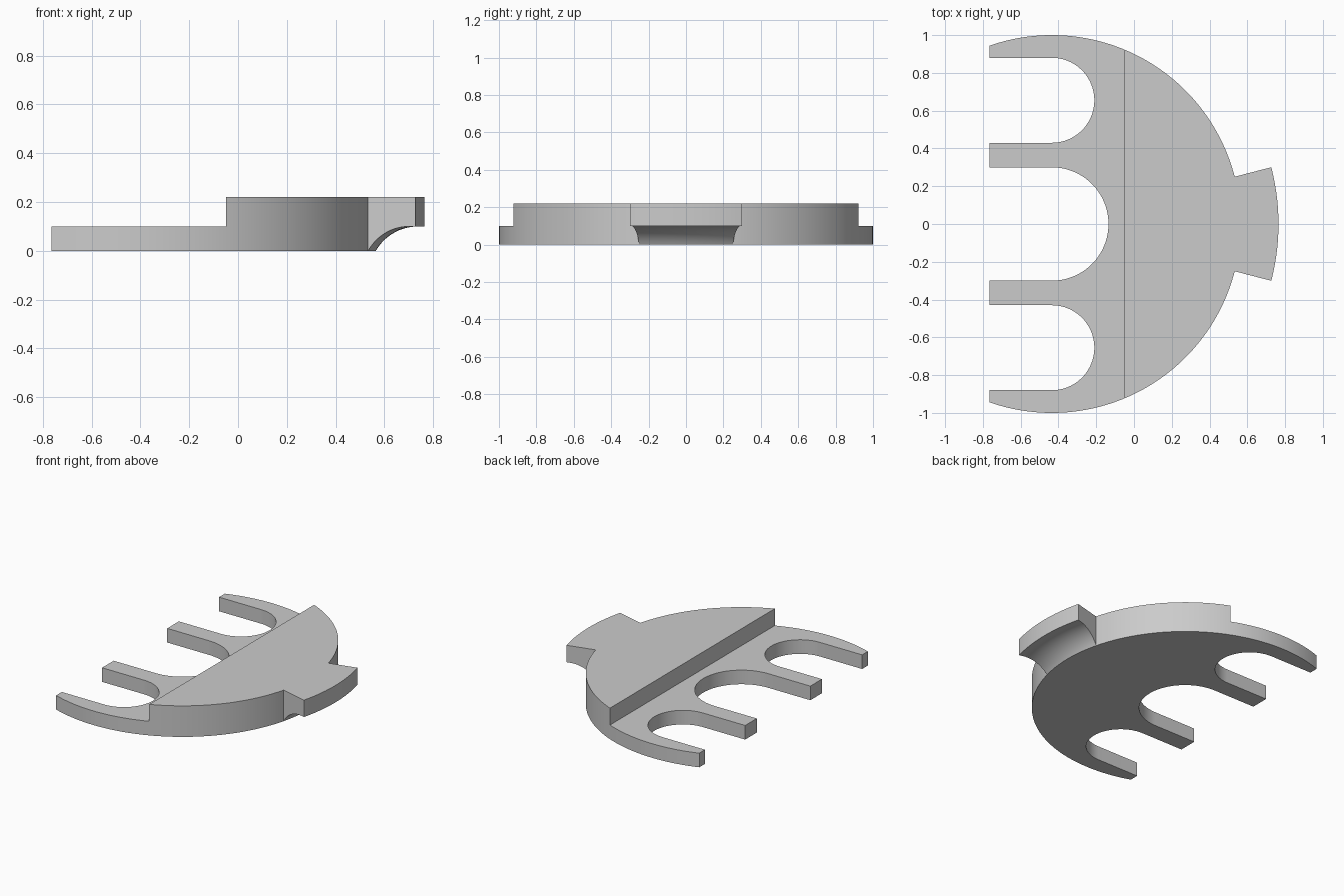
import bpy
import bmesh
from math import acos, asin, cos, sin, pi, radians

if "Cube" in bpy.data.objects:
    bpy.data.objects.remove(bpy.data.objects["Cube"], do_unlink=True)

CX, LEFT, STEP_X = -0.435, -0.765, -0.05   # disc centre, finger tips, step line
LOW, HIGH = 0.10, 0.22                     # finger and body heights
TAB_R, TAB_ANGLE, COVE = 1.2, radians(14.5), 0.2

grey = bpy.data.materials.new("plain grey")
grey.use_nodes = True
grey.diffuse_color = (0.6, 0.6, 0.6, 1)
grey.node_tree.nodes["Principled BSDF"].inputs["Base Color"].default_value = (0.6, 0.6, 0.6, 1)


def arc(cx, cy, r, start, end, n):
    angles = [start + (end - start) * i / n for i in range(n + 1)]
    return [(cx + r * cos(a), cy + r * sin(a)) for a in angles]


def finish(name, bm):
    bmesh.ops.recalc_face_normals(bm, faces=bm.faces)
    mesh = bpy.data.meshes.new(name)
    bm.to_mesh(mesh)
    bm.free()
    mesh.materials.append(grey)
    obj = bpy.data.objects.new(name, mesh)
    bpy.context.collection.objects.link(obj)
    return obj


def prism(name, outline, z0, z1):
    bm = bmesh.new()
    face = bm.faces.new([bm.verts.new((x, y, z0)) for x, y in outline])
    top = bmesh.ops.extrude_face_region(bm, geom=[face])["geom"]
    verts = [v for v in top if isinstance(v, bmesh.types.BMVert)]
    bmesh.ops.translate(bm, verts=verts, vec=(0, 0, z1 - z0))
    return finish(name, bm)


def sector(name, profile, half_angle, n):
    # Sweep a closed (radius, height) profile about the disc axis
    bm = bmesh.new()
    rings = []
    for i in range(n + 1):
        a = -half_angle + 2 * half_angle * i / n
        rings.append([bm.verts.new((CX + r * cos(a), r * sin(a), z)) for r, z in profile])
    for r0, r1 in zip(rings, rings[1:]):
        for k in range(len(profile)):
            bm.faces.new((r0[k - 1], r0[k], r1[k], r1[k - 1]))
    bm.faces.new(rings[0])
    bm.faces.new(rings[-1])
    return finish(name, bm)


def combine(target, other, operation):
    mod = target.modifiers.new(operation.title(), 'BOOLEAN')
    mod.operation, mod.solver, mod.object = operation, 'EXACT', other
    bpy.context.view_layer.objects.active = target
    bpy.ops.object.modifier_apply(modifier=mod.name)
    bpy.data.objects.remove(other, do_unlink=True)


# Disc outline with three round-ended slots between four fingers
tip = acos(LEFT - CX)
outline = arc(CX, 0, 1.0, -tip, tip, 128)
for y, r in ((0.655, 0.225), (0, 0.3), (-0.655, 0.225)):
    outline += [(LEFT, y + r)] + arc(CX, y, r, pi / 2, -pi / 2, 40) + [(LEFT, y - r)]
body = prism("slotted_disc", outline, 0, HIGH)

# Lower the finger half
step = prism("step_cutter", [(-1, -1.2), (STEP_X, -1.2), (STEP_X, 1.2), (-1, 1.2)], LOW, 0.5)
combine(body, step, 'DIFFERENCE')

# Rim tab with a concave underside
cove_x = 1.0 + (COVE ** 2 - (COVE - LOW) ** 2) ** 0.5
start = pi - asin((COVE - LOW) / COVE)
profile = [(0.9, HIGH), (0.9, LOW / 2)]
profile += arc(cove_x, LOW - COVE, COVE, start, pi / 2, 16)
profile += [(TAB_R, LOW), (TAB_R, HIGH)]
tab = sector("rim_tab", profile, TAB_ANGLE, 24)
combine(body, tab, 'UNION')

# Smooth curved walls, crisp edges
bpy.ops.object.select_all(action='DESELECT')
body.select_set(True)
bpy.context.view_layer.objects.active = body
bpy.ops.object.shade_smooth_by_angle(angle=radians(25))
